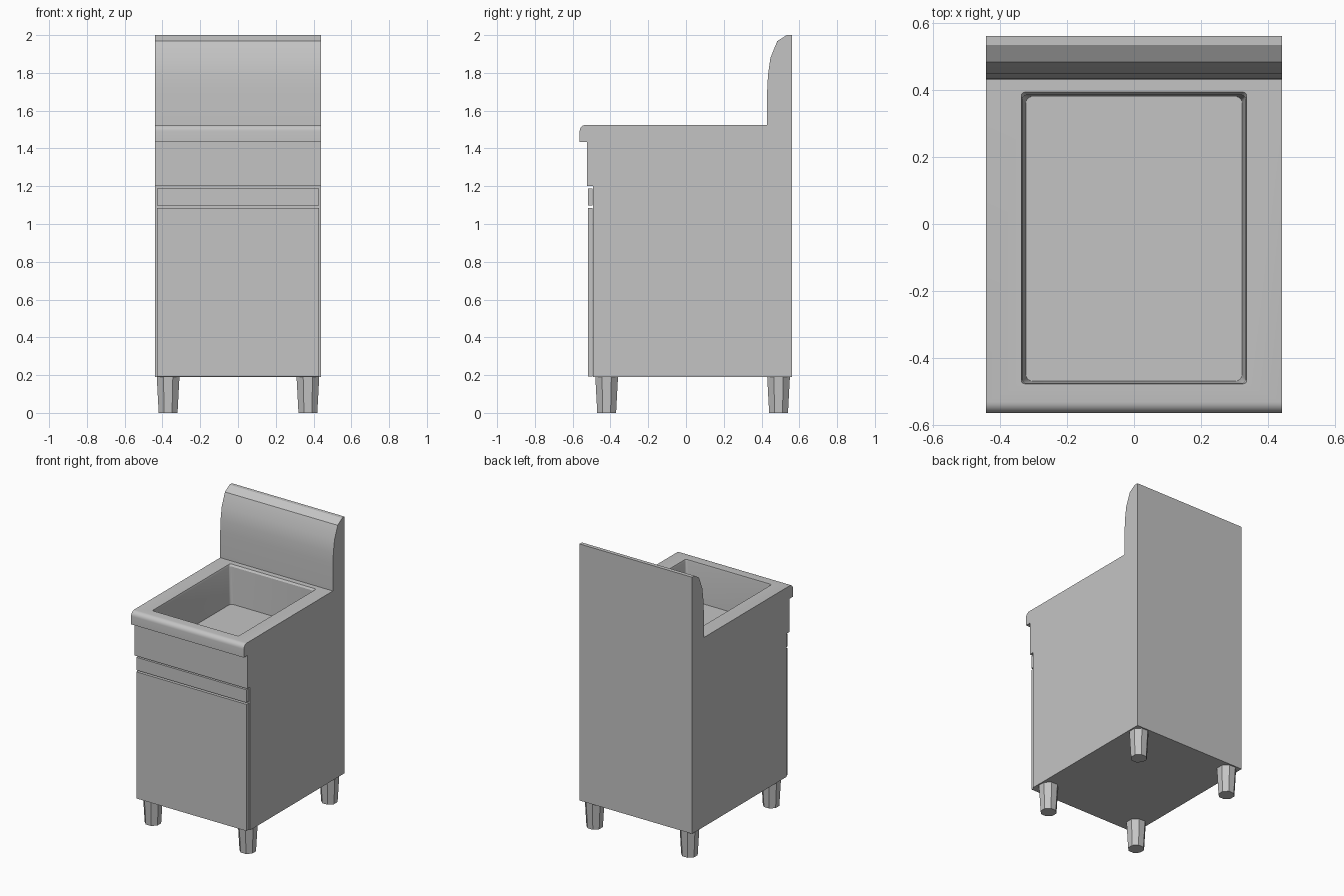
import bpy, bmesh, math

old = bpy.data.objects.get("Cube")
if old:
    bpy.data.objects.remove(old, do_unlink=True)

steel = bpy.data.materials.new("brushed_steel_grey")
steel.use_nodes = True
grey = (0.55, 0.55, 0.55, 1)
steel.diffuse_color = grey
steel.node_tree.nodes["Principled BSDF"].inputs["Base Color"].default_value = grey


def loft(name, rings, smooth=None):
    """Closed solid through rings of points, capped at both ends."""
    bm = bmesh.new()
    loops = [[bm.verts.new(p) for p in ring] for ring in rings]
    n = len(loops[0])
    for a, b in zip(loops, loops[1:]):
        for i in range(n):
            j = (i + 1) % n
            bm.faces.new((a[i], a[j], b[j], b[i]))
    bm.faces.new(loops[0][::-1])
    bm.faces.new(loops[-1])
    bmesh.ops.recalc_face_normals(bm, faces=bm.faces)
    mesh = bpy.data.meshes.new(name)
    bm.to_mesh(mesh)
    bm.free()
    mesh.materials.append(steel)
    obj = bpy.data.objects.new(name, mesh)
    bpy.context.collection.objects.link(obj)
    if smooth:
        smooth_object(obj, smooth)
    return obj


def smooth_object(obj, degrees):
    bpy.ops.object.select_all(action='DESELECT')
    obj.select_set(True)
    bpy.context.view_layer.objects.active = obj
    bpy.ops.object.shade_smooth_by_angle(angle=math.radians(degrees))


def extrude_x(name, profile, half):
    return loft(name, [[(x, y, z) for y, z in profile] for x in (-half, half)])


def rounded_rect(hx, y0, y1, z, r, steps=4):
    """Horizontal rectangle with rounded corners."""
    corners = [(hx - r, y1 - r), (r - hx, y1 - r), (r - hx, y0 + r), (hx - r, y0 + r)]
    ring = []
    for k, (cx, cy) in enumerate(corners):
        for s in range(steps + 1):
            a = math.pi / 2 * (k + s / steps)
            ring.append((cx + r * math.cos(a), cy + r * math.sin(a), z))
    return ring


# Cabinet, worktop and splashback share one side profile
nose = [(-0.53 - 0.033 * math.sin(a), 1.492 + 0.033 * math.cos(a))
        for a in [math.pi / 2 * i / 6 for i in range(7)]]
profile = [(-0.493, 0.19), (0.56, 0.19), (0.56, 2.0), (0.533, 2.0), (0.483, 1.968),
           (0.447, 1.88), (0.434, 1.79), (0.43, 1.71), (0.43, 1.525)]
profile += nose + [(-0.563, 1.434), (-0.525, 1.434), (-0.525, 1.2), (-0.493, 1.2)]
cabinet = extrude_x("cabinet_body", profile, 0.44)

# Sink basin cut into the worktop, with a small chamfer at the rim
cutter = loft("basin_cutter", [
    rounded_rect(0.322, -0.468, 0.38, 1.25, 0.02),
    rounded_rect(0.332, -0.474, 0.384, 1.512, 0.012),
    rounded_rect(0.336, -0.476, 0.393, 1.526, 0.01)])
cutter.hide_render = True
cut = cabinet.modifiers.new("basin", 'BOOLEAN')
cut.operation = 'DIFFERENCE'
cut.solver = 'EXACT'
cut.object = cutter
bpy.context.view_layer.objects.active = cabinet
bpy.ops.object.modifier_apply(modifier=cut.name)
bpy.data.objects.remove(cutter, do_unlink=True)
smooth_object(cabinet, 30)

# Front panels
for name, z0, z1 in (("door_panel", 0.192, 1.085), ("drawer_panel", 1.097, 1.188)):
    extrude_x(name, [(-0.52, z0), (-0.494, z0), (-0.494, z1), (-0.52, z1)], 0.43)

# Tapered eight-sided legs
for side, x in (("left", 0.37), ("right", -0.37)):
    for end, y in (("front", -0.42), ("back", 0.49)):
        rings = []
        for z, r in ((0, 0.054), (0.19, 0.065)):
            rings.append([(x + r * math.cos(math.pi * (i + 0.5) / 4),
                           y + r * math.sin(math.pi * (i + 0.5) / 4), z) for i in range(8)])
        loft(f"{end}_{side}_leg", rings)
